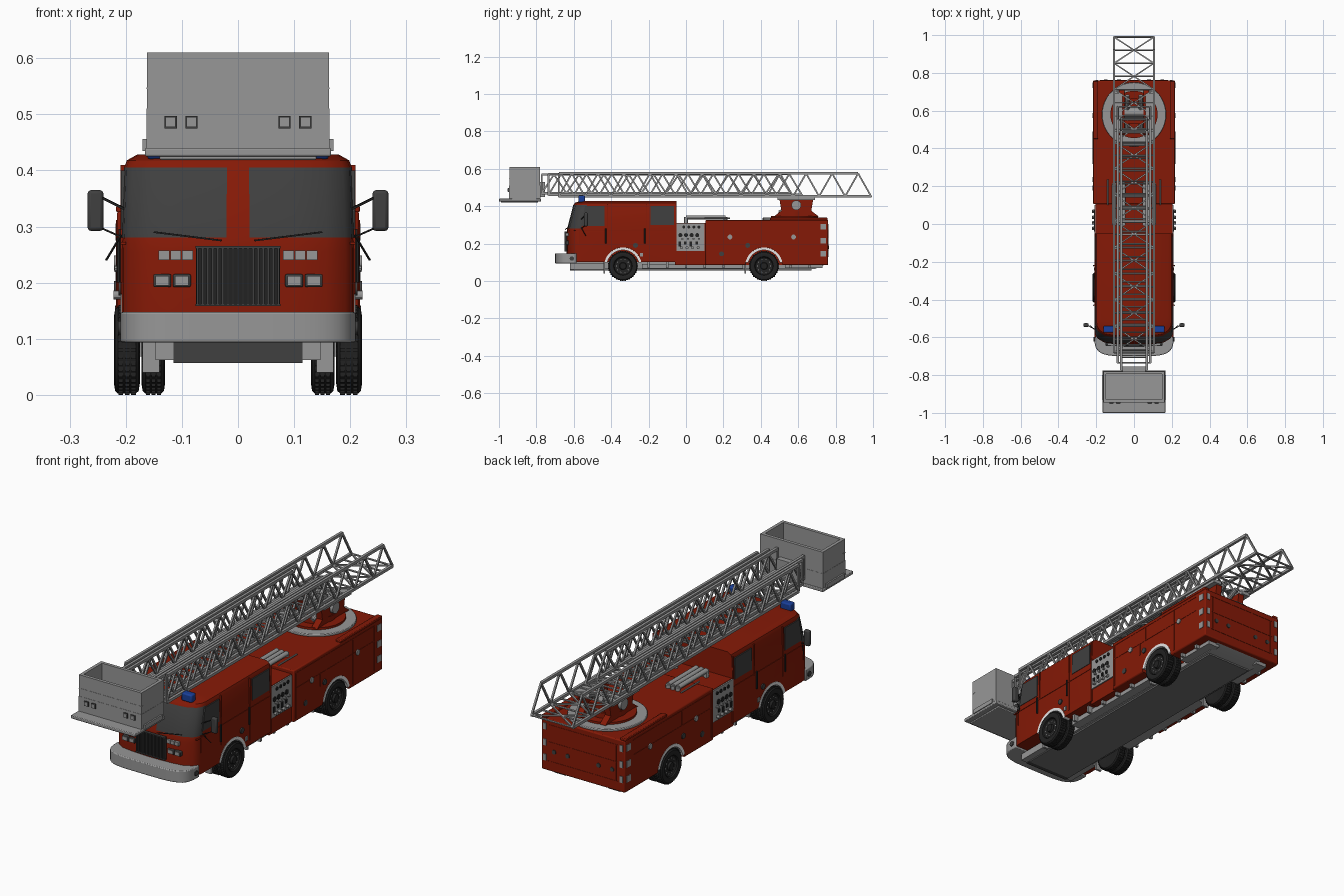
import bpy, bmesh, math
from mathutils import Vector

if "Cube" in bpy.data.objects:
    bpy.data.objects.remove(bpy.data.objects["Cube"])

def mat(name, *c):
    m = bpy.data.materials.new(name)
    m.diffuse_color = (*c, 1)
    m.use_nodes = True
    m.node_tree.nodes["Principled BSDF"].inputs["Base Color"].default_value = m.diffuse_color
    return m

RED = mat("red paint", .235, .01, .002)
GREY = mat("metal grey", .31, .31, .31)
WHITE = mat("white trim", .8, .8, .8)
FLOOR = mat("floor grey", .16, .16, .16)
GLASS = mat("dark glass", .05, .05, .05)
TYRE = mat("tyre black", .016, .016, .016)
BLUE = mat("beacon blue", .01, .05, .32)

class Part:
    """Collects simple solids into one object."""
    def __init__(s, name, material, mirror=False):
        s.name, s.mats, s.mirror, s.bm = name, [material], mirror, bmesh.new()
    def loft(s, rings, caps=True):
        vs = [[s.bm.verts.new(p) for p in r] for r in rings]
        n = len(vs[0])
        for a, b in zip(vs, vs[1:]):
            for i in range(n):
                s.bm.faces.new((a[i], a[(i + 1) % n], b[(i + 1) % n], b[i]))
        if caps:
            s.bm.faces.new(vs[0][::-1])
            s.bm.faces.new(vs[-1])
    def prism(s, pts, axis, a, b):
        put = {'x': lambda p, t: (t, *p), 'y': lambda p, t: (p[0], t, p[1]), 'z': lambda p, t: (*p, t)}[axis]
        s.loft([[put(p, t) for p in pts] for t in (a, b)])
    def box(s, x0, x1, y0, y1, z0, z1):
        s.prism([(x0, y0), (x1, y0), (x1, y1), (x0, y1)], 'z', z0, z1)
    def disc(s, axis, u, v, r, a, b, n=24):
        s.prism([(u + r * math.cos(2 * math.pi * i / n), v + r * math.sin(2 * math.pi * i / n))
                 for i in range(n)], axis, a, b)
    def bar(s, p, q, r, n=4):
        p, q = Vector(p), Vector(q)
        d = (q - p).normalized()
        u = d.cross(Vector((0, 0, 1)) if abs(d.z) < .9 else Vector((1, 0, 0))).normalized()
        w = d.cross(u)
        ang = [2 * math.pi * (i + .5) / n for i in range(n)]
        s.loft([[c + r * (u * math.cos(t) + w * math.sin(t)) for t in ang] for c in (p, q)])
    def lathe(s, prof, y, z, n=40):
        # revolve (x, radius) points round a wheel axle
        s.loft([[(x, y + r * math.cos(2 * math.pi * i / n), z + r * math.sin(2 * math.pi * i / n))
                 for i in range(n)] for x, r in prof])
    def done(s, bevel=0):
        bmesh.ops.recalc_face_normals(s.bm, faces=s.bm.faces)
        me = bpy.data.meshes.new(s.name)
        s.bm.to_mesh(me)
        for m in s.mats:
            me.materials.append(m)
        o = bpy.data.objects.new(s.name, me)
        bpy.context.collection.objects.link(o)
        if bevel:
            b = o.modifiers.new("bevel", 'BEVEL')
            b.width, b.segments = bevel, 2
        if s.mirror:
            o.modifiers.new("mirror", 'MIRROR')
        return o

WHEELS = (-.337, .417)

# wheel arch cutter
p = Part("arch_cutter", RED)
for y in WHEELS:
    for sx in (-1, 1):
        p.disc('x', y, .08, .1, sx * .128, sx * .3, 40)
cutter = p.done()
cutter.hide_render = True
cutter.hide_set(True)

def cut_arches(o):
    m = o.modifiers.new("arches", 'BOOLEAN')
    m.operation, m.object, m.solver = 'DIFFERENCE', cutter, 'EXACT'

# cab: lofted plan sections (height, half width, front y)
bow = [(.02, 0), (.1, .004), (.155, .012), (.188, .032), (.2, .05), (.204, .075)]
p = Part("cab", RED)
rings = []
for z, w, yf in [(.1, .208, -.637), (.255, .208, -.639), (.28, .207, -.635), (.405, .203, -.603),
                 (.418, .198, -.593), (.428, .18, -.565)]:
    k = w / .204
    half = [(x * k, yf + d) for x, d in bow] + [(w, -.05)]
    rings.append([(-x, y, z) for x, y in half[::-1]] + [(x, y, z) for x, y in half])
p.loft(rings)
p.mats.append(GLASS)
for f in p.bm.faces:   # wraparound windscreen
    c = f.calc_center_median()
    if .3 < c.z < .39 and c.y < -.5 and abs(c.x) > .025:
        f.material_index = 1
cut_arches(p.done())

# rear body and pump section
p = Part("rear_body", RED)
p.box(-.216, .216, .105, .76, .085, .327)
cut_arches(p.done(.005))
p = Part("pump_section", RED)
p.box(-.203, .203, -.06, .11, .085, .31)
p.done()
p = Part("body_top_rim", RED, True)
p.box(.19, .217, .45, .757, .325, .338)
p.done(.003)

# side windows and raised door edges
p = Part("side_windows", GLASS, True)
p.prism([(-.56, .295), (-.435, .295), (-.435, .4), (-.54, .4)], 'x', .195, .2085)
p.box(.195, .2085, -.19, -.065, .3, .4)
p.done()
p = Part("panel_edges", RED, True)
for y, z0, z1 in [(-.57, .2, .28), (-.42, .18, .41), (-.21, .12, .41), (-.055, .1, .41)]:
    p.box(.2, .2095, y - .002, y + .002, z0, z1)
for y, z0, z1 in [(.12, .1, .31), (.3, .18, .24), (.34, .24, .31), (.54, .1, .31), (.7, .1, .31)]:
    p.box(.21, .2175, y - .002, y + .002, z0, z1)
p.box(.21, .2175, .12, .7, .238, .242)
p.box(.21, .2175, .12, .7, .308, .312)
p.box(.2, .2095, -.6, -.06, .268, .272)
for z in (.13, .22, .3):
    p.box(0, .18, .755, .7615, z - .002, z + .002)
for x in (.06, .17):
    p.box(x - .002, x + .002, .755, .7615, .13, .3)
p.done()
p = Part("latches_and_marker_lamps", GREY, True)
for y in (.235, .575):
    p.disc('x', y, .235, .013, .21, .221, 16)
for z in (.145, .215, .29):
    p.box(.2, .2185, .72, .748, z - .015, z + .015)
    p.box(.19, .205, .75, .763, z - .015, z + .015)
p.box(.2, .212, -.245, -.23, .13, .15)
p.done()
p = Part("door_rails", TYRE, True)
for y in (-.43, -.22):
    p.bar((.213, y, .2), (.213, y, .28), .004, 8)
p.done()
p = Part("dark_fuel_caps", GLASS, True)
for y, x in ((-.27, .213), (.33, .221), (.19, .219)):
    p.disc('x', y, .19 if y != .19 else .145, .013, .2, x, 16)
for x in (.08, .15):
    p.disc('y', x, .18, .01, .755, .764, 12)
p.done()

# pump control panel
p = Part("pump_panel", GREY, True)
p.box(.2, .209, -.052, .1, .16, .308)
p.done()
p = Part("pump_gauges", TYRE, True)
for i in range(4):
    p.disc('x', -.012 + i * .027, .288, .008, .2, .213, 12)
    p.disc('x', -.03 + i * .03, .245, .011, .2, .213, 12)
    p.box(.2, .213, -.04 + i * .03, -.027 + i * .03, .185 + .01 * (i % 2), .21)
p.done()
p = Part("pump_valves", GREY, True)
for i in range(4):
    p.disc('x', -.02 + i * .03, .225, .006, .2, .22, 10)
    p.disc('x', -.025 + i * .03, .178, .008, .2, .222, 12)
p.done()

# hose rolls and rod on the pump roof
p = Part("hose_rolls", GREY, True)
for x in (.055, .08, .105):
    p.bar((x, .0, .34), (x, .21, .34), .011, 12)
    for y in (.0, .21):
        p.bar((x, y, .3), (x, y, .343), .011, 12)
p.bar((.14, .1, .336), (.14, .235, .336), .004, 8)
p.done()

# bumper with rounded plan
def bumper_ring(w, yf, n=24):
    r = []
    for i in range(n + 1):
        t = math.pi * i / n
        c, s = math.cos(t), math.sin(t)
        r.append((math.copysign(abs(c) ** .45, c) * w, -.585 + (yf + .585) * abs(s) ** .55))
    return r
p = Part("bumper", GREY)
p.prism(bumper_ring(.21, -.7), 'z', .093, .148)
p.done(.004)
p = Part("bumper_lamps", GLASS, True)
p.disc('x', -.61, .12, .012, .2, .214, 16)
p.done()

# grille and front lamps
p = Part("grille_back", TYRE)
p.box(-.075, .075, -.643, -.6, .158, .265)
p.done()
p = Part("grille_bars", GLASS)
for i in range(17):
    x = -.072 + i * .009
    p.box(x - .002, x + .002, -.65, -.64, .16, .263)
for z in (.16, .263):
    p.box(-.076, .076, -.65, -.64, z - .002, z + .002)
p.done()
p = Part("headlamp_frames", GLASS, True)
for x in (.1, .135):
    p.box(x - .016, x + .016, -.643, -.6, .192, .215)
p.done(.003)
p = Part("headlamps", GREY, True)
for x in (.1, .135):
    p.box(x - .012, x + .012, -.646, -.6, .195, .212)
for x in (.09, .111, .132):
    p.box(x - .0095, x + .0095, -.644, -.6, .24, .257)
p.done()
p = Part("wipers", TYRE, True)
p.bar((.03, -.645, .275), (.15, -.628, .29), .002)
p.done()

# mirrors and beacons
p = Part("mirrors", GLASS, True)
p.box(.24, .268, -.545, -.525, .292, .365)
p.done(.006)
p = Part("mirror_arms", TYRE, True)
p.bar((.2, -.56, .33), (.25, -.535, .355), .003)
p.bar((.205, -.56, .28), (.25, -.535, .3), .002)
p.bar((.208, -.56, .285), (.235, -.535, .24), .002)
p.done()
p = Part("beacons", BLUE, True)
p.box(.108, .162, -.575, -.54, .42, .457)
p.done(.006)

# chassis
p = Part("chassis", GREY)
p.prism([(-.6, .1), (-.57, .064), (.69, .064), (.75, .09), (.75, .17), (-.6, .17)], 'x', -.127, .127)
for y in (-.2, -.1, 0, .1, .2, .56, .66):
    p.box(-.19, .19, y - .006, y + .006, .068, .1)
p.done()
p = Part("chassis_floor", FLOOR)
p.box(-.115, .115, -.6, .67, .057, .066)
p.done()
p = Part("front_underplate", GLASS)
p.box(-.115, .115, -.62, -.595, .057, .1)
p.done()
p = Part("lower_skirts", GREY, True)
p.box(.11, .17, -.235, .305, .066, .09)
p.box(.11, .17, .53, .73, .068, .09)
p.box(.11, .147, -.62, -.44, .062, .094)
for y in WHEELS:
    p.box(.14, .17, y - .105, y - .095, .04, .1)
p.done()

# wheels: twin tyres, rims, nuts and arch trims
arch, tyre, lugs, rim, nuts = (Part("wheel_arches", WHITE, True), Part("tyres", TYRE, True),
                               Part("tread_blocks", TYRE, True), Part("rims", TYRE, True), Part("wheel_nuts", GREY, True))
for y in WHEELS:
    A = [math.radians(12 + 156 * i / 24) for i in range(25)]
    arch.prism([(y + r * math.cos(t), .079 + r * math.sin(t)) for r, seq in ((.1005, A), (.086, A[::-1])) for t in seq],
               'x', .175, .209 if y < 0 else .217)
    for x0, x1 in ((.175, .221), (.13, .172)):
        tyre.lathe([(x0 + .004, .045), (x0, .06), (x0 + .002, .073), (x0 + .007, .0775), (x1 - .007, .0775),
                    (x1 - .002, .073), (x1, .06), (x1 - .003, .05), (x1 - .012, .047)], y, .08)
        for k in range(40):
            t = 2 * math.pi * k / 40
            d = Vector((0, math.cos(t), math.sin(t)))
            c = Vector((0, y, .08)) + d * .076
            for j in range(3):
                x = x0 + .006 + j * (x1 - x0 - .012) / 3
                lugs.bar(c + Vector((x + .001, 0, 0)), c + Vector((x + (x1 - x0 - .018) / 3, 0, 0)), .0055)
    rim.lathe([(.2, .047), (.213, .046), (.208, .038), (.208, .02), (.219, .017), (.219, .004)], y, .08)
    for k in range(10):
        t = 2 * math.pi * k / 10
        nuts.disc('x', y + .035 * math.cos(t), .08 + .035 * math.sin(t), .003, .2, .211, 8)
for q in (arch, tyre, lugs, rim, nuts):
    q.done()

# turntable
p = Part("turntable_ring", GREY)
p.disc('z', 0, .58, .17, .325, .338, 48)
p.done(.003)
p = Part("turntable_base", RED)
p.disc('z', 0, .58, .125, .33, .348, 48)
p.disc('z', 0, .58, .085, .34, .372, 32)
for s in (-1, 1):
    p.prism([(.47, .345), (.71, .345), (.67, .375), (.68, .435), (.5, .435), (.51, .375)], 'x', s * .05, s * .08)
p.box(-.06, .06, .53, .65, .36, .4)
p.done()
p = Part("turntable_pivot", GREY)
p.disc('x', .59, .405, .026, -.095, .095, 24)
for s in (-1, 1):
    p.bar((s * .035, .5, .365), (s * .035, .68, .45), .012, 10)
    p.box(s * .06, s * .105, .49, .69, .433, .45)
p.done()

# telescoping ladder: (half width, front y, rear y, bottom z, top z)
for k, (w, y0, y1, z0, z1) in enumerate([(.106, -.68, .99, .452, .575), (.087, -.735, .62, .46, .572),
                                         (.068, -.772, .56, .468, .569)]):
    p = Part("ladder_section_%d" % (k + 1), GREY)
    n = round((y1 - y0) / .135)
    st = (y1 - y0) / n
    for s in (-w, w):
        p.bar((s, y0, z0), (s, y1, z0), .009)
        p.bar((s, y0, z1), (s, y1 - st / 2, z1), .009)
        p.bar((s, y0, z0), (s, y0, z1), .006)
        for i in range(n):
            a = y0 + i * st
            p.bar((s, a, z0), (s, a + st / 2, z1), .006)
            p.bar((s, a + st / 2, z1), (s, a + st, z0), .006)
    for i in range(2 * n + 1):   # rungs
        p.bar((-w, y0 + i * st / 2, z0), (w, y0 + i * st / 2, z0), .005, 6)
    if k == 0:                   # cross braces under the widest section
        for i in range(n):
            for s in (-w, w):
                p.bar((s, y0 + i * st, z0), (-s, y0 + (i + 1) * st, z0), .005)
    p.done()

# rescue basket
p = Part("basket", GREY)
for x0, x1, a, b in [(-.162, .162, -.945, -.93), (-.162, .162, -.795, -.78), (-.162, -.147, -.935, -.79), (.147, .162, -.935, -.79)]:
    p.box(x0, x1, a, b, .44, .61)
p.box(-.163, .163, -.946, -.779, .44, .51)
p.box(-.163, .163, -.946, -.93, .545, .548)
p.box(-.06, .06, -.785, -.755, .45, .53)
for s in (-1, 1):
    p.box(s * .155, s * .17, -.93, -.8, .435, .456)
p.done()
p = Part("basket_platform", GREY)
p.box(-.166, .166, -1.0, -.775, .425, .44)
p.box(-.14, .14, -.99, -.79, .419, .43)
p.done(.003)
p = Part("basket_lamp_frames", GLASS, True)
for x in (.083, .12):
    p.box(x - .011, x + .011, -.951, -.94, .475, .497)
p.done()
p = Part("basket_lamps", GREY, True)
for x in (.083, .12):
    p.box(x - .009, x + .009, -.954, -.94, .477, .495)
p.done()

# keep hard edges, smooth the curves
for o in bpy.context.scene.objects:
    if o != cutter:
        o.select_set(True)
        bpy.context.view_layer.objects.active = o
bpy.ops.object.shade_smooth_by_angle(angle=math.radians(30))
